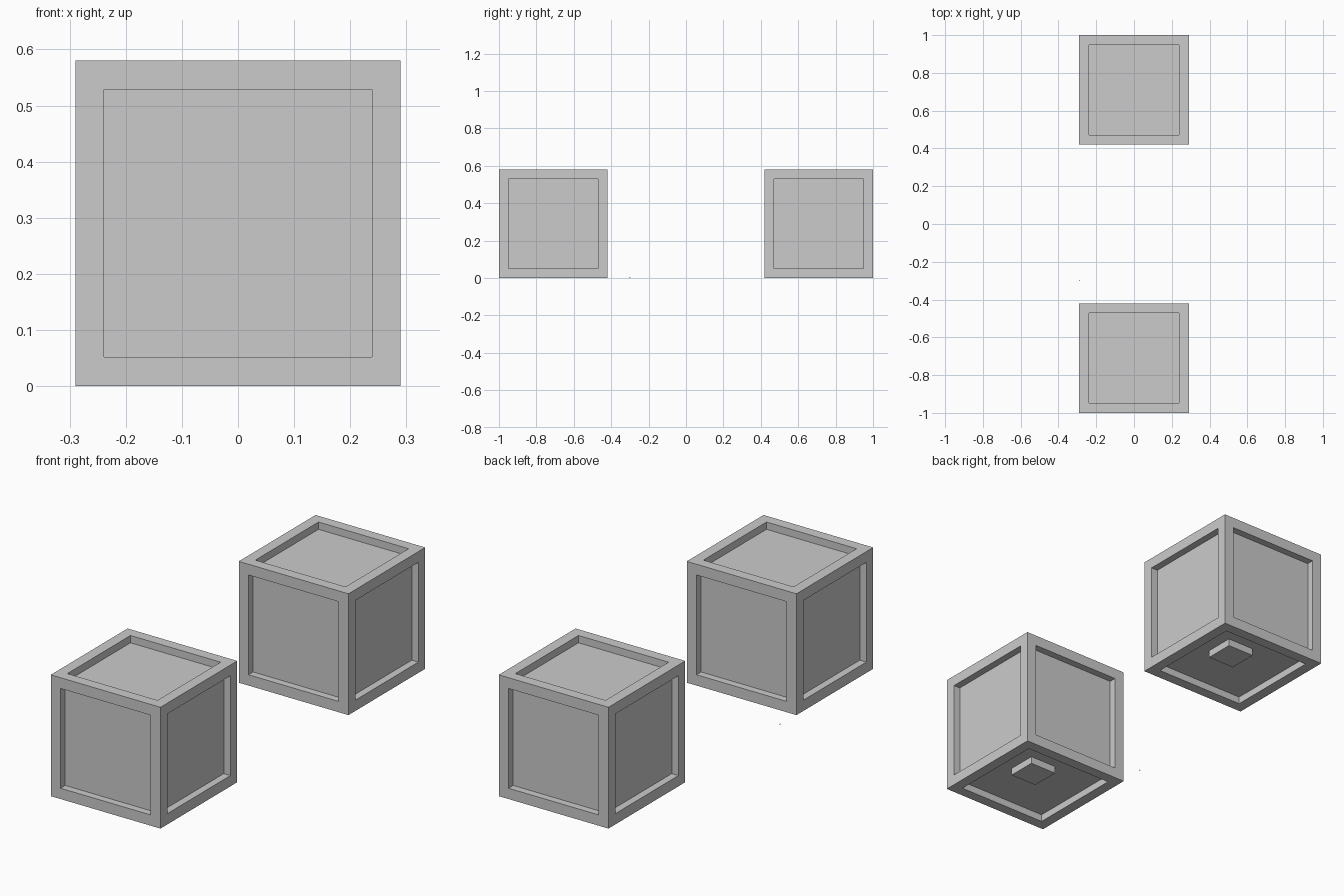
import bpy, bmesh
from mathutils import Matrix, Vector

if "Cube" in bpy.data.objects:
    bpy.data.objects.remove(bpy.data.objects["Cube"])

SIZE = 0.58      # crate edge length
FRAME = 0.073    # frame width around each panel
DEPTH = 0.035    # how far panels sit back
FOOT = 0.143     # block under the crate


def add_object(name, bm, location):
    mesh = bpy.data.meshes.new(name)
    bmesh.ops.recalc_face_normals(bm, faces=bm.faces)
    bm.to_mesh(mesh)
    bm.free()
    obj = bpy.data.objects.new(name, mesh)
    obj.location = location
    bpy.context.collection.objects.link(obj)
    return obj


def crate(name, y):
    # cube with a straight-walled recessed panel on every side
    bm = bmesh.new()
    bmesh.ops.create_cube(bm, size=SIZE)
    panels = list(bm.faces)
    bmesh.ops.inset_individual(bm, faces=panels, thickness=FRAME, depth=0)
    bmesh.ops.inset_individual(bm, faces=panels, thickness=0, depth=-DEPTH)
    return add_object(name, bm, (0, y, SIZE / 2))


def block(name, y):
    # small block in the bottom recess, flush with the floor
    bm = bmesh.new()
    bmesh.ops.create_cube(bm, size=1)
    bmesh.ops.scale(bm, vec=Vector((FOOT, FOOT, DEPTH)), verts=bm.verts)
    return add_object(name, bm, (FOOT / 2, y + FOOT / 2, DEPTH / 2))


for side, y in (("front", -0.71), ("back", 0.71)):
    crate(side + "_crate", y)
    block(side + "_base_block", y)

# tiny splinter lying beside the front crate
bm = bmesh.new()
bmesh.ops.create_cone(bm, cap_ends=True, segments=3, radius1=0.003, radius2=0,
                      depth=0.01, matrix=Matrix.Translation((0, 0, 0.005)))
add_object("splinter", bm, (-0.287, -0.30, 0))
